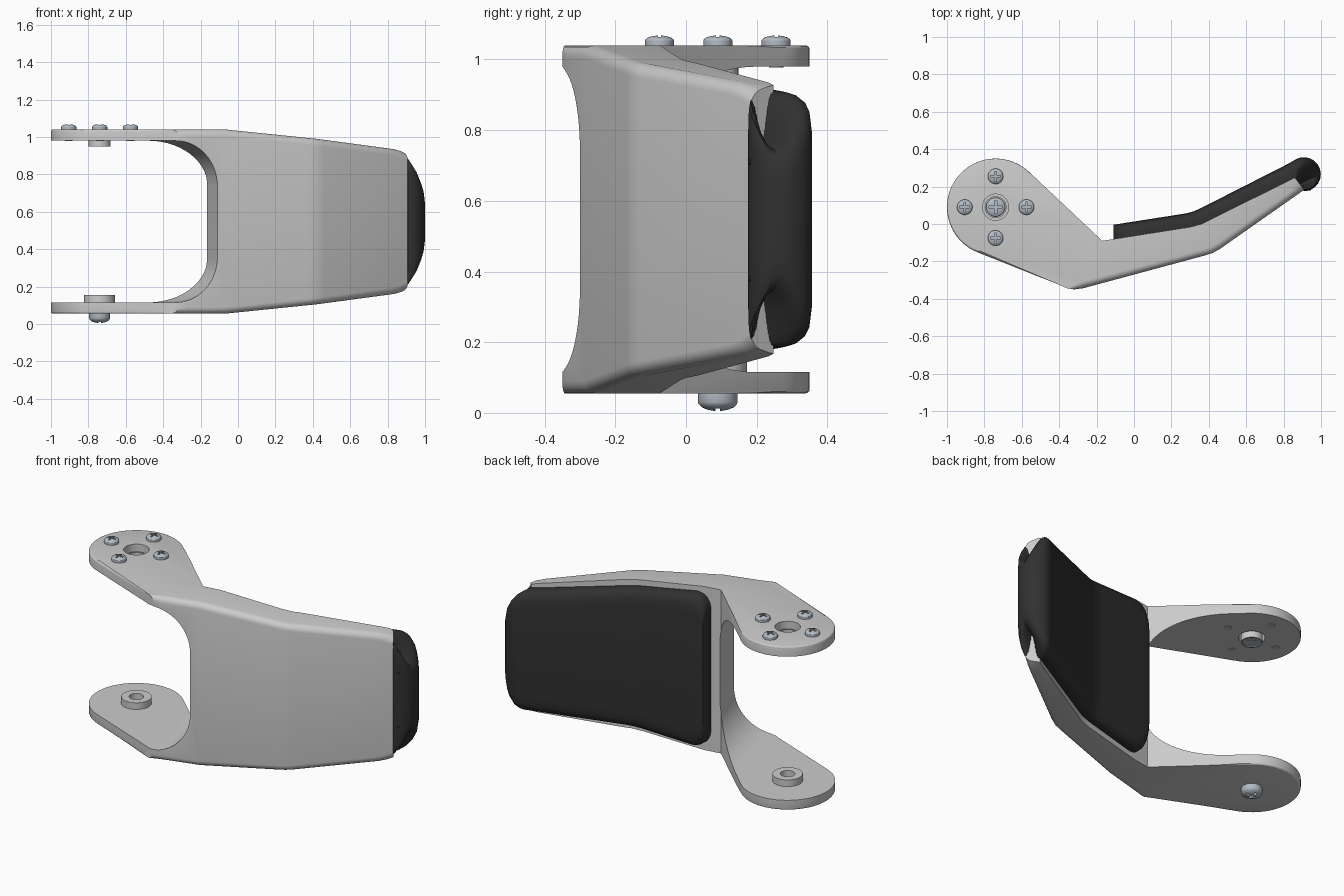
import bpy, bmesh
from math import sin, cos, radians, pi
from mathutils import Vector

if "Cube" in bpy.data.objects:
    bpy.data.objects.remove(bpy.data.objects["Cube"])

ZC = 0.5475                      # mid height of the symmetric bracket
HX, HY = -0.74, 0.09             # hinge axis


def material(name, col):
    m = bpy.data.materials.new(name)
    m.diffuse_color = (*col, 1)
    m.use_nodes = True
    m.node_tree.nodes["Principled BSDF"].inputs["Base Color"].default_value = m.diffuse_color
    return m


RUBBER = material("dark_rubber", (0.03, 0.03, 0.03))
STEEL = material("steel", (0.45, 0.5, 0.55))


def finish(bm, name, mat=None, angle=28):
    bmesh.ops.recalc_face_normals(bm, faces=bm.faces)
    me = bpy.data.meshes.new(name)
    bm.to_mesh(me)
    bm.free()
    ob = bpy.data.objects.new(name, me)
    bpy.context.collection.objects.link(ob)
    if mat:
        me.materials.append(mat)
    smooth(ob, angle)
    return ob


def activate(ob):
    bpy.ops.object.select_all(action='DESELECT')
    ob.select_set(True)
    bpy.context.view_layer.objects.active = ob


def smooth(ob, angle=28):
    activate(ob)
    bpy.ops.object.shade_smooth_by_angle(angle=radians(angle))


def cut(ob, cutter):
    cutter.hide_render = True
    activate(ob)
    m = ob.modifiers.new("cut", 'BOOLEAN')
    m.operation, m.object, m.solver = 'DIFFERENCE', cutter, 'EXACT'
    bpy.ops.object.modifier_apply(modifier=m.name)
    bpy.data.objects.remove(cutter)


def loft(bm, rings, closed=False):
    """Skin equal-length closed rings; cap the ends unless the loft closes on itself."""
    vs = [[bm.verts.new(p) for p in r] for r in rings]
    n = len(vs[0])
    pairs = list(zip(vs, vs[1:])) + ([(vs[-1], vs[0])] if closed else [])
    for a, b in pairs:
        for i in range(n):
            bm.faces.new((a[i], a[(i + 1) % n], b[(i + 1) % n], b[i]))
    if not closed:
        bm.faces.new(vs[0])
        bm.faces.new(vs[-1])


def lathe(name, prof, x, y, mat=None, closed=False, n=40):
    bm = bmesh.new()
    loft(bm, [[(x + r * cos(2 * pi * i / n), y + r * sin(2 * pi * i / n), z)
               for i in range(n)] for r, z in prof], closed)
    return finish(bm, name, mat)


def interp(x, table):
    for (a, u), (b, v) in zip(table, table[1:]):
        if x <= b:
            return u + (v - u) * max(0, (x - a) / (b - a))
    return table[-1][1]


# bracket: plan outline extruded, tapered in height towards the free end
outline = [(HX + .26 * cos(radians(a)), HY + .26 * sin(radians(a)))
           for a in [46 + 204 * i / 28 for i in range(29)]]
outline += [(-.40, -.325), (-.36, -.343), (-.32, -.35), (-.27, -.343), (.38, -.168),
            (.42, -.155), (.46, -.133), (.91, .183), (.86, .248), (.36, 0),
            (.30, -.016), (-.17, -.09)]
taper = [(-1.1, .4925), (-.07, .4925), (.42, .4425), (.83, .3875), (.87, .377), (.91, .357)]
bm = bmesh.new()
loft(bm, [[(x, y, z) for x, y in outline] for z in (-1, 1)])
for x, _ in taper[1:-1]:
    bmesh.ops.bisect_plane(bm, geom=bm.verts[:] + bm.edges[:] + bm.faces[:], dist=1e-4,
                           plane_co=(x, 0, 0), plane_no=(1, 0, 0))
for v in bm.verts:
    v.co.z = ZC + (1 if v.co.z > 0 else -1) * interp(v.co.x, taper)
bmesh.ops.recalc_face_normals(bm, faces=bm.faces)


def rim(test):
    out = []
    for e in bm.edges:
        sides = [f for f in e.link_faces if abs(f.normal.z) < .3]
        caps = [f for f in e.link_faces if abs(f.normal.z) > .85]
        if len(sides) == 1 and len(caps) == 1:
            if test((e.verts[0].co + e.verts[1].co) / 2, sides[0].normal):
                out.append(e)
    return out


bmesh.ops.bevel(bm, geom=rim(lambda c, n: c.x > -.33 and n.y < -.3), offset=.035,
                segments=5, profile=.5, affect='EDGES', clamp_overlap=False)
bmesh.ops.recalc_face_normals(bm, faces=bm.faces)
bmesh.ops.bevel(bm, geom=rim(lambda c, n: c.x < -.48), offset=.012,
                segments=3, profile=.5, affect='EDGES', clamp_overlap=False)
bracket = finish(bm, "hinge_bracket")

# U-shaped opening between the two hinge ears, sheared along y
quarter = [(-.35 + .24 * sin(pi / 2 * i / 14), .4325 - .2425 * (1 - cos(pi / 2 * i / 14)))
           for i in range(15)]
u_shape = [(-2, .4325)] + quarter + [(x, -z) for x, z in reversed(quarter)] + [(-2, -.4325)]
bm = bmesh.new()
loft(bm, [[(x - .26 * (y + .3), y, ZC + z) for x, z in u_shape] for y in (-.6, .6)])
cut(bracket, finish(bm, "opening_cutter"))
cut(bracket, lathe("bore_cutter", [(.07, .93), (.07, 1.1)], HX, HY))
smooth(bracket)

# pad: lofted rounded sections along the plate, rolling over the free end
width = [(-.11, .375), (-.105, .40), (-.09, .43), (-.065, .45), (-.03, .458), (.34, .415),
         (.80, .365), (.88, .358), (.91, .35), (.94, .325), (.97, .285), (.99, .24), (1, .20)]
stations = []
for x in (-.11, -.105, -.09, -.065, -.03, .1, .24, .28, .32, .36, .40, .55, .7, .79, .83):
    top = interp(x, [(-.11, -.004), (.28, .057), (.32, .068), (.36, .086), (.83, .325)])
    low = interp(x, [(-.11, -.088), (.30, -.022), (.36, -.005), (.86, .243)])
    stations.append(((x, low), (x, top)))
for i in range(13):
    a = radians(118 - 200 * i / 12)
    stations.append(((.86 + .03 * i / 12, .235 - .04 * i / 12),
                     (.908 + .091 * cos(a), .266 + .091 * sin(a))))
stations.append(((.885, .205), (.908, .177)))
section = [(0, 0), (.45, 0), (.68, .008), (.85, .025), (.95, .05), (1, .10)]
rings = []
for p, q in stations:
    w = interp(q[0], width)
    P, Q = Vector(p), Vector(q)
    half = [(P.lerp(Q, t), w - d) for t, d in section]
    rings.append([(c.x, c.y, ZC + z) for c, z in half] +
                 [(c.x, c.y, ZC - z) for c, z in reversed(half)])
bm = bmesh.new()
loft(bm, rings)
finish(bm, "cushion_pad", RUBBER, 40)

# two small pin holes in the rolled pad end
for i, z in enumerate((.38, .71)):
    bm = bmesh.new()
    bmesh.ops.create_cone(bm, cap_ends=True, segments=16, radius1=.008, radius2=.008, depth=.02)
    for v in bm.verts:
        v.co = Vector((.937 + v.co.x, .188 + v.co.z, z + v.co.y))
    finish(bm, f"pad_pin_{i}", RUBBER)


def screw(name, x, y, z, r, h, shaft, up=1):
    """Domed cross-head screw seated at z, pointing up or down."""
    prof = [(r * .5, -shaft), (r * .5, 0), (r, 0), (r, h * .5)]
    prof += [(r * .98 * cos(a), h * (.5 + .5 * sin(a))) for a in (.25, .6, .95, 1.3)]
    ob = lathe(name, [(a, z + up * b) for a, b in prof], x, y, STEEL)
    for sx, sy in ((1.3, .24), (.24, 1.3)):
        bm = bmesh.new()
        bmesh.ops.create_cube(bm, size=1)
        for v in bm.verts:
            v.co = Vector((x + v.co.x * r * sx, y + v.co.y * r * sy,
                           z + up * h + v.co.z * h * 1.1))
        cut(ob, finish(bm, "slot_cutter"))
    smooth(ob)


# screws around the upper bore, and the two pivot screws
for i, (dx, dy) in enumerate(((1, 0), (0, 1), (-1, 0), (0, -1))):
    screw(f"ear_screw_{i}", HX + dx * .165, HY + dy * .165, 1.04, .041, .028, .063)
screw("upper_pivot_screw", HX, HY, .955, .053, .03, .003)
screw("lower_pivot_screw", HX, HY, .055, .056, .05, .04, -1)

# bushing under the upper bore and boss on the lower ear
lathe("upper_bushing", [(.05, .95), (.058, .95), (.058, 1.0), (.05, 1.0)], HX, HY, None, True)
lathe("lower_boss", [(.04, .10), (.083, .10), (.083, .155), (.04, .155)], HX, HY, None, True)
